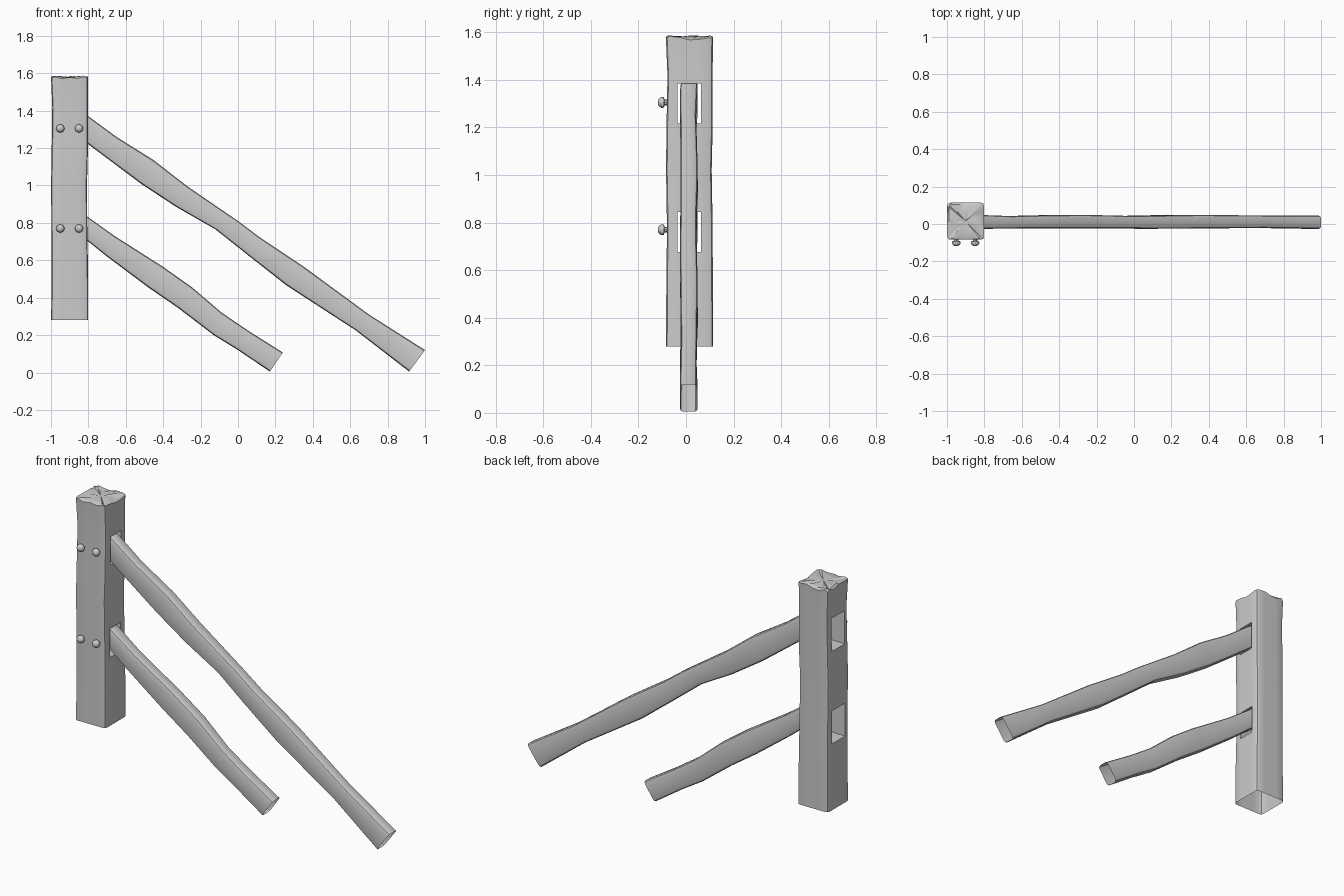
import bpy, bmesh, math, random
from mathutils import Vector

random.seed(4)
if "Cube" in bpy.data.objects:
    bpy.data.objects.remove(bpy.data.objects["Cube"])

grey = bpy.data.materials.new("plain_grey")
grey.use_nodes = True
colour = (0.6, 0.6, 0.6, 1)
grey.diffuse_color = colour
grey.node_tree.nodes["Principled BSDF"].inputs["Base Color"].default_value = colour


def make_object(name, bm):
    bmesh.ops.recalc_face_normals(bm, faces=bm.faces)
    mesh = bpy.data.meshes.new(name)
    bm.to_mesh(mesh)
    bm.free()
    mesh.materials.append(grey)
    obj = bpy.data.objects.new(name, mesh)
    bpy.context.collection.objects.link(obj)
    return obj


def smooth(obj, degrees=35):
    bpy.ops.object.select_all(action='DESELECT')
    obj.select_set(True)
    bpy.context.view_layer.objects.active = obj
    bpy.ops.object.shade_smooth_by_angle(angle=math.radians(degrees))


def loft(rings, cap_start=True, cap_end=True):
    """Skin closed rings of points into a tube."""
    bm = bmesh.new()
    loops = [[bm.verts.new(p) for p in ring] for ring in rings]
    n = len(loops[0])
    for a, b in zip(loops, loops[1:]):
        for i in range(n):
            j = (i + 1) % n
            bm.faces.new((a[i], a[j], b[j], b[i]))
    if cap_start:
        bm.faces.new(loops[0])
    if cap_end:
        centre = sum((v.co for v in loops[-1]), Vector()) / n
        tip = bm.verts.new(centre)
        for i in range(n):
            bm.faces.new((loops[-1][i], loops[-1][(i + 1) % n], tip))
    return bm


# Post: rounded square section, slightly uneven, with a rough sawn top
POST_X, POST_Y = -0.9, 0.015
side = [(1, t) for t in (-0.82, -0.4, 0, 0.4, 0.82)] + [(0.95, 0.95)]
section = []
for k in range(4):
    for x, y in side:
        for _ in range(k):
            x, y = -y, x
        section.append((x, y))


def post_ring(z, half, dx=0, dy=0, rough=0):
    return [(POST_X + dx + x * half, POST_Y + dy + y * half,
             z + random.uniform(-rough, rough)) for x, y in section]


post_rings = [
    post_ring(0.28, 0.099),
    post_ring(0.5, 0.098, 0.001),
    post_ring(0.78, 0.096, -0.002, 0.001),
    post_ring(1.02, 0.096, -0.003, -0.003),
    post_ring(1.2, 0.097, 0.001),
    post_ring(1.42, 0.095, 0.002, 0.002),
    post_ring(1.54, 0.098),
    post_ring(1.575, 0.099, rough=0.008),
    post_ring(1.581, 0.09, rough=0.007),
    post_ring(1.58, 0.05, rough=0.006),
]
post = make_object("post", loft(post_rings))


# Mortise slots cut right through the post, wider on the outer side
def cut_slot(z_low, z_high):
    outer = (-1.05, -0.05, 0.075, z_low - 0.015, z_high + 0.025)
    inner = (-0.75, -0.032, 0.061, z_low, z_high)
    rings = [[(x, y0, z0), (x, y1, z0), (x, y1, z1), (x, y0, z1)]
             for x, y0, y1, z0, z1 in (outer, inner)]
    cutter = make_object("slot_cutter", loft(rings))
    cutter.hide_render = True
    mod = post.modifiers.new("slot", 'BOOLEAN')
    mod.operation = 'DIFFERENCE'
    mod.solver = 'EXACT'
    mod.object = cutter
    return cutter


cutters = [cut_slot(1.22, 1.38), cut_slot(0.68, 0.84)]
bpy.context.view_layer.update()
cut_mesh = bpy.data.meshes.new_from_object(
    post.evaluated_get(bpy.context.evaluated_depsgraph_get()))
post.modifiers.clear()
post.data = cut_mesh
for cutter in cutters:
    bpy.data.objects.remove(cutter)

# Open underside of the post
bm = bmesh.new()
bm.from_mesh(post.data)
under = [f for f in bm.faces if all(v.co.z < 0.281 for v in f.verts)]
bmesh.ops.delete(bm, geom=under, context='FACES')
bm.to_mesh(post.data)
bm.free()
smooth(post)


# Rails: hewn bars lofted between an upper and a lower edge line, open at the foot
def rail(name, upper, lower):
    rings = []
    for i, (t, b) in enumerate(zip(upper, lower)):
        top, bottom = Vector((t[0], 0, t[1])), Vector((b[0], 0, b[1]))
        half = 0.035 + 0.002 * math.sin(i * 2.1)
        mid_y = 0.011 + 0.002 * math.cos(i * 1.7)
        ring = []
        for f, w in ((0, -.6), (.04, -.88), (.13, -1), (.87, -1), (.96, -.88), (1, -.6),
                     (1, .6), (.96, .88), (.87, 1), (.13, 1), (.04, .88), (0, .6)):
            p = bottom.lerp(top, f)
            p.y = mid_y + half * w
            ring.append(p)
        rings.append(ring)
    smooth(make_object(name, loft(rings, cap_end=False)), 40)


rail("upper_rail",
     [(-.85, 1.4), (-.8, 1.37), (-.65, 1.26), (-.45, 1.135), (-.27, .995),
      (0, .81), (.12, .72), (.36, .56), (.7, .31), (1, .12)],
     [(-.85, 1.255), (-.8, 1.22), (-.7, 1.145), (-.52, 1.01), (-.33, .885),
      (-.12, .765), (.05, .63), (.26, .465), (.63, .225), (.915, .005)])
rail("lower_rail",
     [(-.85, .865), (-.8, .83), (-.66, .73), (-.4, .565), (-.245, .455),
      (-.087, .32), (.06, .22), (.24, .107)],
     [(-.85, .735), (-.8, .7), (-.7, .62), (-.48, .455), (-.32, .345),
      (-.13, .2), (0, .12), (.17, .005)])

# Bolts: faceted domed heads on the front of the post
for row, z in (("upper", 1.305), ("lower", 0.77)):
    for place, x in (("right", -0.95), ("left", -0.85)):
        rings = []
        for r, y in ((.012, -.075), (.012, -.09), (.022, -.093),
                     (.023, -.103), (.018, -.112), (.009, -.118)):
            rings.append([(x + r * math.cos(a * math.pi / 4), y,
                           z + r * math.sin(a * math.pi / 4)) for a in range(8)])
        smooth(make_object(f"{row}_{place}_bolt", loft(rings)), 40)
